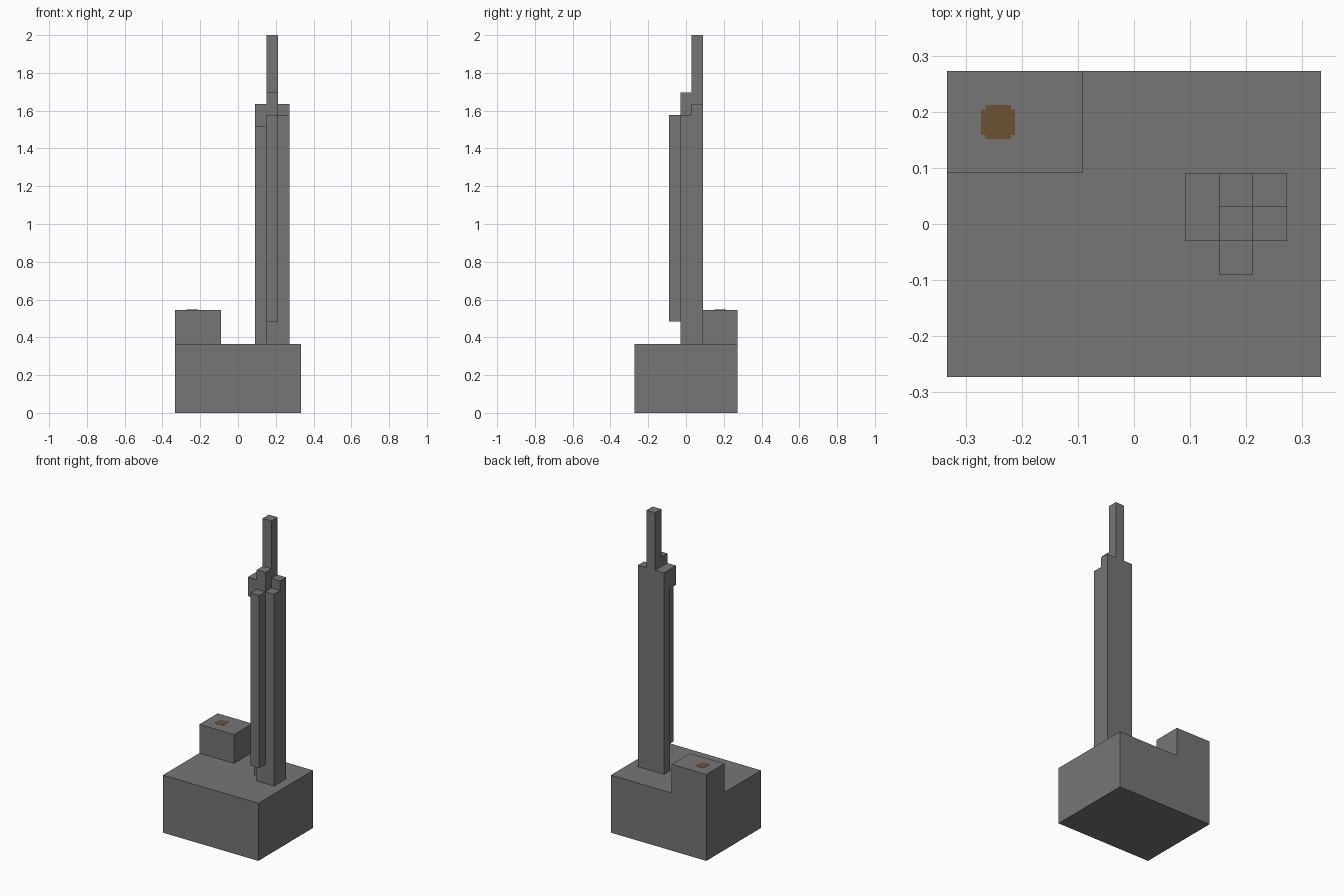
import bpy, bmesh
from itertools import product
from mathutils import Vector

if "Cube" in bpy.data.objects:
    bpy.data.objects.remove(bpy.data.objects["Cube"], do_unlink=True)

U = 2 / 33                              # one building block
ORIGIN = Vector((-5.5, -4.5, 0))        # block grid corner, centred on the base


def material(name, color):
    mat = bpy.data.materials.new(name)
    mat.use_nodes = True
    mat.diffuse_color = (*color, 1)
    mat.node_tree.nodes["Principled BSDF"].inputs["Base Color"].default_value = (*color, 1)
    return mat


def finish(name, bm, mat):
    mesh = bpy.data.meshes.new(name)
    bm.to_mesh(mesh)
    bm.free()
    mesh.materials.append(mat)
    obj = bpy.data.objects.new(name, mesh)
    bpy.context.collection.objects.link(obj)
    return obj


def block_part(name, boxes, mat):
    """Fill boxes with blocks and keep only the outer skin, merged into flat faces."""
    cells = set()
    for lo, hi in boxes:
        cells.update(product(*(range(a, b) for a, b in zip(lo, hi))))
    bm = bmesh.new()
    for cell, axis, side in product(sorted(cells), range(3), (0, 1)):
        step = [0, 0, 0]
        step[axis] = 2 * side - 1
        if tuple(c + s for c, s in zip(cell, step)) in cells:
            continue
        corner = Vector(cell)
        corner[axis] += side
        u, v = Vector(), Vector()
        u[(axis + 1) % 3] = v[(axis + 2) % 3] = 1
        ring = [corner, corner + u, corner + u + v, corner + v]
        if not side:
            ring.reverse()
        bm.faces.new([bm.verts.new((p + ORIGIN) * U) for p in ring])
    bmesh.ops.remove_doubles(bm, verts=bm.verts, dist=U / 100)
    bmesh.ops.dissolve_limit(bm, angle_limit=0.01, verts=bm.verts, edges=bm.edges)
    return finish(name, bm, mat)


stone = material("stone grey", (0.18, 0.18, 0.18))
brown = material("earth brown", (0.147, 0.084, 0.032))

# Base with the raised block on its back corner
block_part("base", [((0, 0, 0), (11, 9, 6)),
                    ((0, 6, 6), (4, 9, 9))], stone)

# Tower: stepped columns, hanging front rib and overhanging shoulder
block_part("tower", [((7, 5, 6), (10, 6, 27)),      # back wall
                     ((8, 5, 27), (9, 6, 33)),      # spire
                     ((8, 4, 6), (9, 5, 28)),       # middle column
                     ((9, 4, 6), (10, 5, 26)),      # left column
                     ((8, 3, 8), (9, 4, 26)),       # front rib
                     ((7, 4, 25), (8, 5, 27))],     # right shoulder
           stone)

# Brown spot on the corner block: a thin square plate with notched corners
centre = (Vector((1.5, 7.5, 9)) + ORIGIN) * U
R, N = U / 2, U * 3 / 8
quarter = [(R, N), (N, N), (N, R)]
bm = bmesh.new()
outline = []
for turn in range(4):
    for x, y in quarter:
        for _ in range(turn):
            x, y = -y, x
        outline.append(bm.verts.new(centre + Vector((x, y, 0))))
face = bm.faces.new(outline)
top = bmesh.ops.extrude_face_region(bm, geom=[face])
bmesh.ops.translate(bm, vec=(0, 0, 0.001),
                    verts=[g for g in top["geom"] if isinstance(g, bmesh.types.BMVert)])
bmesh.ops.recalc_face_normals(bm, faces=bm.faces)
finish("brown_spot", bm, brown)
